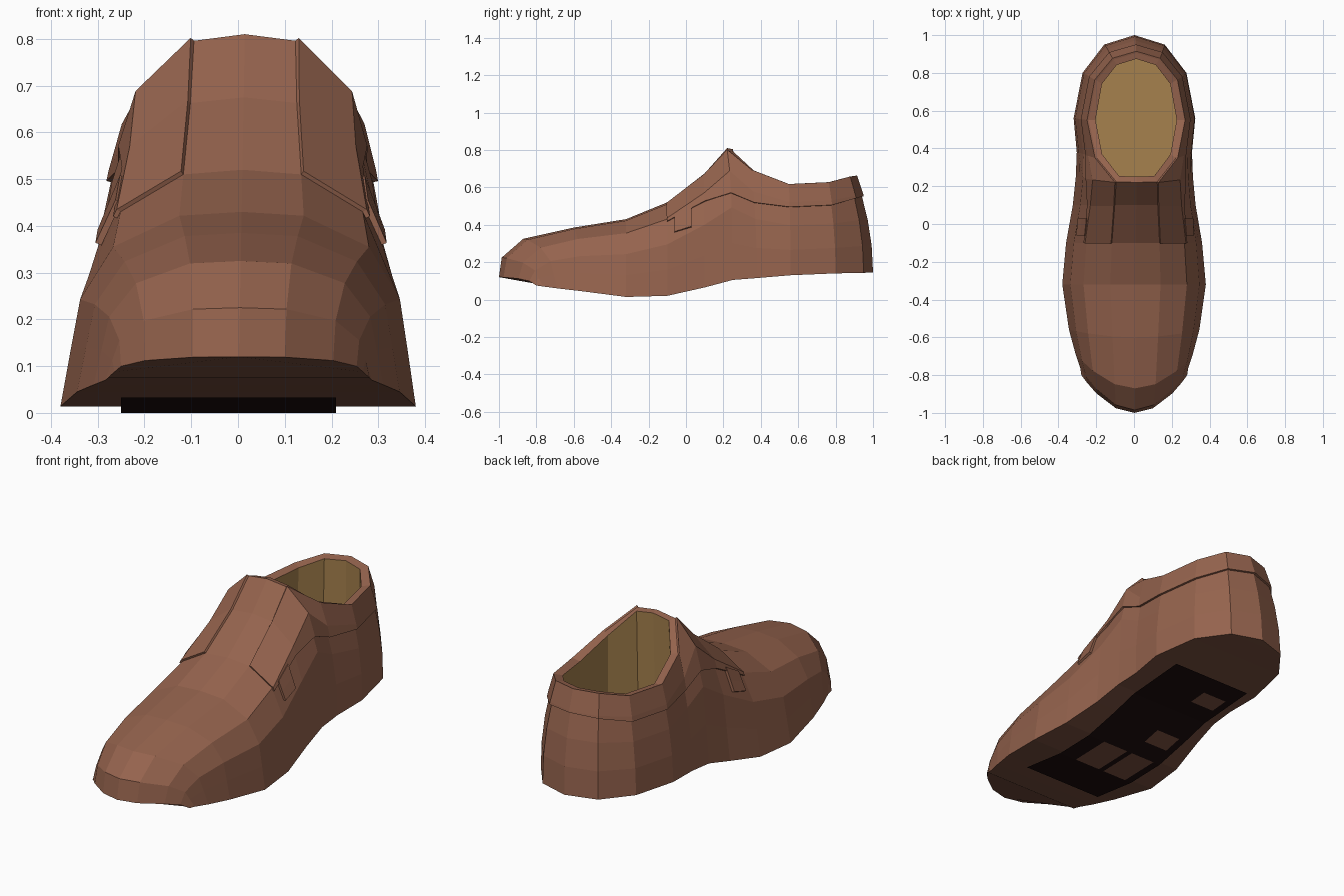
import bpy, bmesh

if "Cube" in bpy.data.objects:
    bpy.data.objects.remove(bpy.data.objects["Cube"])

def material(name, rgb):
    m = bpy.data.materials.new(name)
    m.diffuse_color = (*rgb, 1)
    m.use_nodes = True
    m.node_tree.nodes["Principled BSDF"].inputs["Base Color"].default_value = m.diffuse_color
    return m

LEATHER = material("brown_leather", (0.30, 0.125, 0.075))
LINING = material("tan_lining", (0.38, 0.22, 0.075))
TREAD = material("black_tread", (0.012, 0.004, 0.004))
SOLE = material("dark_brown_sole", (0.19, 0.08, 0.05))

def build(name, polys, mats, indices=None):
    """Mesh from polygons given as point lists; equal points are shared."""
    bm, cache = bmesh.new(), {}
    for n, poly in enumerate(polys):
        verts = []
        for p in poly:
            key = tuple(round(c, 5) for c in p)
            if key not in cache:
                cache[key] = bm.verts.new(key)
            if cache[key] not in verts:
                verts.append(cache[key])
        if len(verts) > 2:
            f = bm.faces.new(verts)
            f.material_index = indices[n] if indices else 0
    me = bpy.data.meshes.new(name)
    bm.to_mesh(me)
    bm.free()
    for m in mats:
        me.materials.append(m)
    ob = bpy.data.objects.new(name, me)
    bpy.context.collection.objects.link(ob)
    return ob

def place(p, side=1):
    # the shoe leans very slightly to +x as it rises
    return (side * p[0] + 0.018 * p[2], p[1], p[2])

# Half arch shape: fractions of half width and height, sole edge to top centre
ARCH = [(1, 0), (.95, .28), (.9, .55), (.72, .82), (.35, .98), (0, 1)]
# Forefoot stations: centre y, sweep-back at the sides, half width, sole z, top z
FORE = [(-1, .2, .28, .075, .12), (-.985, .22, .285, .07, .225),
        (-.87, .18, .31, .06, .325), (-.6, .04, .345, .045, .385),
        (-.32, 0, .38, .014, .43), (-.1, 0, .36, .02, .52),
        (.1, 0, .325, .065, .675), (.22, .03, .31, .105, .81)]
# Rear columns: sole point, collar rim point
REAR = [((.305, .38, .115), (.21, .35, .69)), ((.322, .56, .13), (.25, .55, .615)),
        ((.275, .8, .14), (.21, .76, .625)), ((.16, .95, .143), (.12, .87, .655)),
        ((0, 1, .145), (0, .905, .66))]

stations = [[(w * fx, y + dy * fx * fx, zs + (zt - zs) * fz) for fx, fz in ARCH]
            for y, dy, w, zs, zt in FORE]
for a, b in REAR:
    stations.append([tuple(a[i] + (b[i] - a[i]) * (t if i == 2 else t * t)
                           for i in range(3)) for t in (0, .28, .55, .8, 1)])

def mirrored(polys):
    return ([[place(p) for p in f] for f in polys]
            + [[place(p, -1) for p in reversed(f)] for f in polys])

# Upper: lofted half shell, mirrored
half = []
for a, b in zip(stations, stations[1:]):
    for j in range(min(len(a), len(b)) - 1):
        half.append([a[j], b[j], b[j + 1], a[j + 1]])
build("upper", mirrored(half), [LEATHER])

# Sole: toe polygon plus strips between left and right edges
toe = stations[0]
sole = [[place(p) for p in toe] + [place(p, -1) for p in reversed(toe[:-1])]]
for a, b in zip(stations, stations[1:]):
    sole.append([place(a[0]), place(a[0], -1), place(b[0], -1), place(b[0])])
build("sole", sole, [SOLE])

# Tread panel just under the sole, with a few brown patches
def sole_z(y):
    for a, b in zip(stations, stations[1:]):
        (_, y0, z0), (_, y1, z1) = a[0], b[0]
        if y0 <= y <= y1:
            return z0 + (z1 - z0) * (y - y0) / (y1 - y0)
    return 0.1

rows = [-.58, -.32, -.1, 0, .1, .25, .36, .46, .58]
cols = [-.25, -.21, -.07, -.04, .11, .21]
patches = {(1, 1), (1, 3), (3, 1), (6, 1)}
cells, colours = [], []
for r, (y0, y1) in enumerate(zip(rows, rows[1:])):
    for c, (x0, x1) in enumerate(zip(cols, cols[1:])):
        cells.append([(x, y, sole_z(y) - .014)
                      for x, y in ((x0, y0), (x0, y1), (x1, y1), (x1, y0))])
        colours.append(1 if (r, c) in patches else 0)
build("tread_panel", cells, [TREAD, SOLE], colours)

# Raised overlays that follow the upper
def on_upper(s, j):
    i, k = min(int(s), len(stations) - 2), min(int(j), 3)
    u, v = s - i, j - k
    a, b = stations[i], stations[i + 1]
    return tuple((1 - u) * ((1 - v) * a[k][n] + v * a[k + 1][n])
                 + u * ((1 - v) * b[k][n] + v * b[k + 1][n]) for n in range(3))

def overlay(name, spans, thickness):
    """spans: (station, lower level, middle level, upper level)"""
    polys = []
    for (s0, *a), (s1, *b) in zip(spans, spans[1:]):
        for k in range(2):
            polys.append([on_upper(s0, a[k]), on_upper(s1, b[k]),
                          on_upper(s1, b[k + 1]), on_upper(s0, a[k + 1])])
    ob = build(name, mirrored(polys), [LEATHER])
    mod = ob.modifiers.new("thickness", "SOLIDIFY")
    mod.thickness, mod.offset = thickness, 1

lower = [2.9, 2.75, 2.4, 2.6, 2.8, 2.8, 2.9, 2.95]
overlay("collar_and_lace_flaps", [(5 + i, lo, 3, 4) for i, lo in enumerate(lower)], .01)
overlay("side_tabs", [(5.2, 2.3, 2.6, 2.95), (5.65, 2.15, 2.5, 2.9)], .014)

# Collar rim, lining and insole
edge = [stations[7][5]] + [st[4] for st in stations[7:]]
def ring(sx, sy, z):
    pts = [(x * sx, .56 + (y - .56) * sy, z(h)) for x, y, h in edge]
    return [place(p) for p in pts] + [place(p, -1) for p in reversed(pts[1:-1])]

def strip(a, b):
    n = len(a)
    return [[a[i], a[(i + 1) % n], b[(i + 1) % n], b[i]] for i in range(n)]

outer = ring(1, 1, lambda h: h)
inner = ring(.86, .91, lambda h: h - .006)
floor = ring(.9, .93, lambda h: .22)
build("collar_rim", strip(outer, inner), [LEATHER])
build("lining", strip(inner, floor), [LINING])
build("insole", [floor], [LINING])
